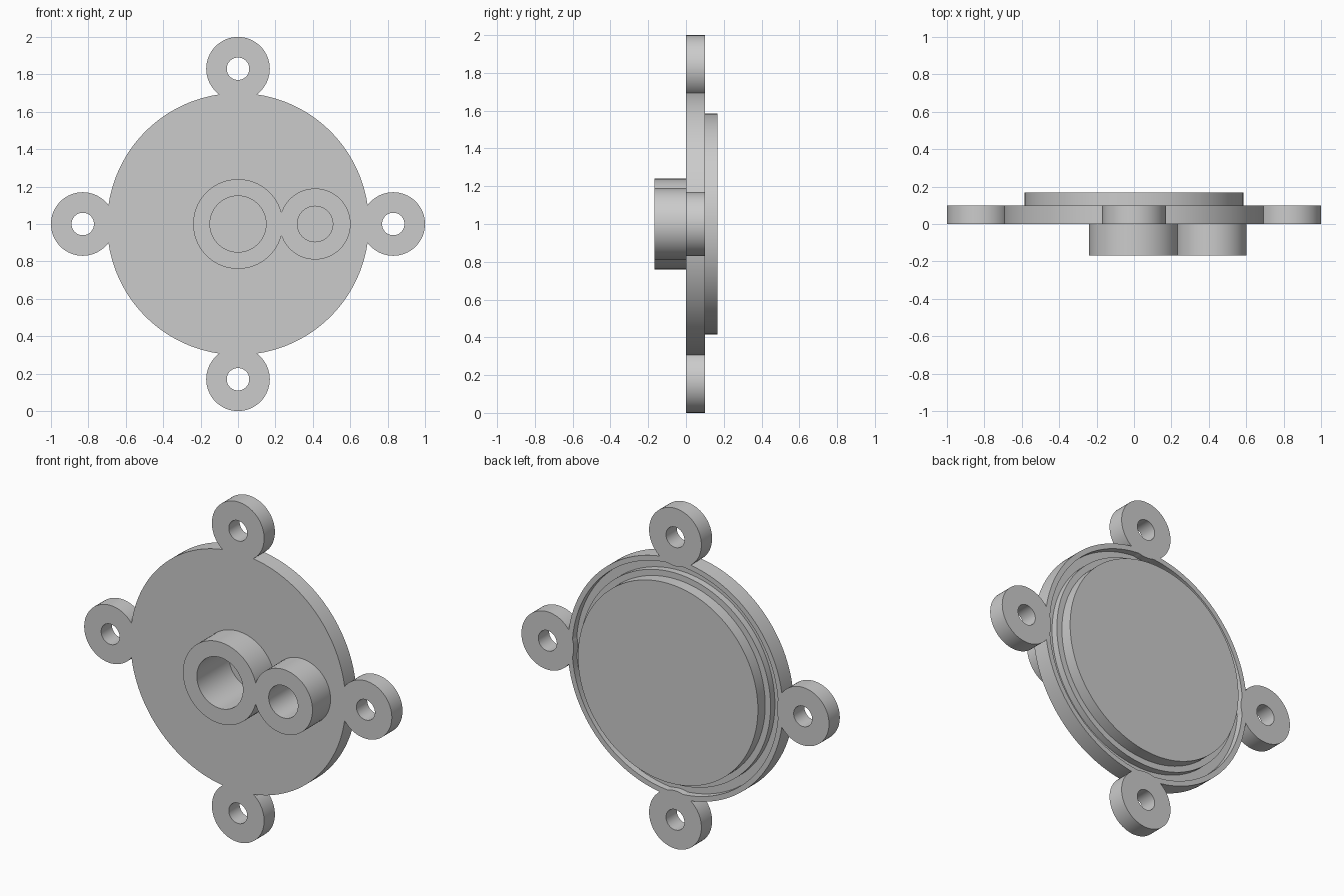
import bpy, bmesh, math
from mathutils import Vector

if "Cube" in bpy.data.objects:
    bpy.data.objects.remove(bpy.data.objects["Cube"])


def lathe(name, profile, x=0.0, z=1.0, steps=96):
    """Spin a (radius, y) profile around a y-parallel axis through (x, z)."""
    bm = bmesh.new()
    verts = [bm.verts.new((r, y, 0)) for r, y in profile]
    edges = [bm.edges.new(pair) for pair in zip(verts, verts[1:])]
    bmesh.ops.spin(bm, geom=verts + edges, cent=(0, 0, 0), axis=(0, 1, 0),
                   angle=math.tau, steps=steps)
    bmesh.ops.remove_doubles(bm, verts=bm.verts[:], dist=1e-4)
    bmesh.ops.recalc_face_normals(bm, faces=bm.faces[:])
    bmesh.ops.translate(bm, verts=bm.verts[:], vec=Vector((x, 0, z)))
    mesh = bpy.data.meshes.new(name)
    bm.to_mesh(mesh)
    bm.free()
    # dissolve the flat cap triangles into single faces
    bm = bmesh.new()
    bm.from_mesh(mesh)
    bmesh.ops.dissolve_verts(bm, verts=[v for v in bm.verts if len(v.link_edges) == steps])
    bm.to_mesh(mesh)
    bm.free()
    obj = bpy.data.objects.new(name, mesh)
    bpy.context.collection.objects.link(obj)
    return obj


def cylinder(name, r, y0, y1, x=0.0, z=1.0, steps=64):
    return lathe(name, [(0, y0), (r, y0), (r, y1), (0, y1)], x, z, steps)


def combine(target, tool, operation):
    mod = target.modifiers.new(operation.lower(), 'BOOLEAN')
    mod.operation = operation
    mod.solver = 'EXACT'
    mod.object = tool
    bpy.context.view_layer.objects.active = target
    bpy.ops.object.modifier_apply(modifier=mod.name)
    bpy.data.objects.remove(tool)


# Round plate with seal groove and raised disc on the back
cover = lathe("end_cover", [(0, 0), (0.7, 0), (0.7, 0.1), (0.67, 0.1), (0.67, 0.06),
                            (0.62, 0.06), (0.62, 0.1), (0.585, 0.1), (0.585, 0.168),
                            (0, 0.168)], steps=128)

# Four mounting lugs around the rim
lugs = [(0.83 * math.cos(a), 1 + 0.83 * math.sin(a))
        for a in (i * math.pi / 2 for i in range(4))]
for x, z in lugs:
    combine(cover, cylinder("mounting_lug", 0.17, 0, 0.1, x, z), 'UNION')

# Two touching bosses on the front: (x, outer radius, bore radius)
bosses = [(0.0, 0.24, 0.15), (0.412, 0.19, 0.095)]
for x, outer, bore in bosses:
    combine(cover, cylinder("boss", outer, -0.168, 0.03, x), 'UNION')

# Blind bores in the bosses and bolt holes through the lugs
for x, outer, bore in bosses:
    combine(cover, cylinder("bore_cutter", bore, -0.3, 0.13, x), 'DIFFERENCE')
for x, z in lugs:
    combine(cover, cylinder("bolt_cutter", 0.06, -0.1, 0.2, x, z, 48), 'DIFFERENCE')

# Smooth round walls, sharp rims
bpy.ops.object.select_all(action='DESELECT')
cover.select_set(True)
bpy.context.view_layer.objects.active = cover
bpy.ops.object.shade_smooth_by_angle(angle=math.radians(30))
